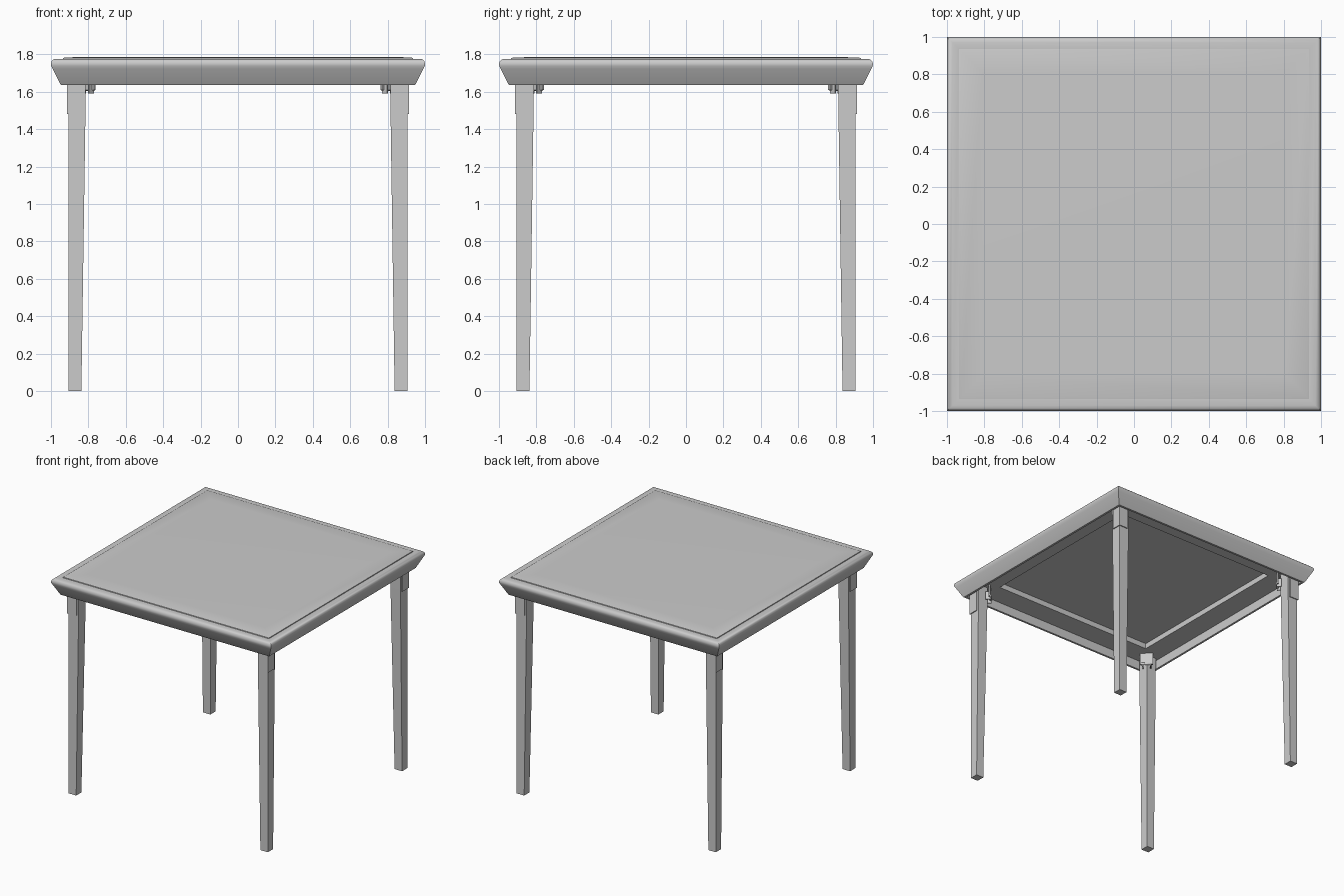
import bpy, bmesh, math
from mathutils import Matrix, Vector

if "Cube" in bpy.data.objects:
    bpy.data.objects.remove(bpy.data.objects["Cube"])


def finish(bm, name, smooth=False):
    bmesh.ops.recalc_face_normals(bm, faces=bm.faces)
    me = bpy.data.meshes.new(name)
    bm.to_mesh(me)
    bm.free()
    ob = bpy.data.objects.new(name, me)
    bpy.context.collection.objects.link(ob)
    if smooth:
        bpy.context.view_layer.objects.active = ob
        ob.select_set(True)
        bpy.ops.object.shade_smooth_by_angle(angle=math.radians(35))
        ob.select_set(False)
    return ob


def loft(name, rings, smooth=False):
    """Rectangular sections (x0, x1, y0, y1, z) joined into a capped solid."""
    bm = bmesh.new()
    loops = [[bm.verts.new(p) for p in ((x0, y0, z), (x1, y0, z), (x1, y1, z), (x0, y1, z))]
             for x0, x1, y0, y1, z in rings]
    for a, b in zip(loops, loops[1:]):
        for i in range(4):
            j = (i + 1) % 4
            bm.faces.new((a[i], a[j], b[j], b[i]))
    bm.faces.new(loops[0])
    bm.faces.new(loops[-1])
    return finish(bm, name, smooth)


# Table top: raised pad, rounded rim, flared apron, inner wall, ledge, underside panel
profile = [(0.81, 1.786), (0.925, 1.783), (0.935, 1.780), (0.936, 1.774),
           (0.970, 1.776), (0.985, 1.773), (0.995, 1.764), (1.0, 1.750),
           (0.998, 1.738), (0.990, 1.722), (0.950, 1.640), (0.945, 1.635),
           (0.928, 1.635), (0.928, 1.710), (0.745, 1.710), (0.745, 1.755)]
loft("table_top", [(-r, r, -r, r, z) for r, z in profile], smooth=True)


def mirror_corners(ob):
    """Copy a part from the +x +y corner to the other three."""
    for sx, sy in ((-1, 1), (1, -1), (-1, -1)):
        me = ob.data.copy()
        me.transform(Matrix.Diagonal((sx, sy, 1, 1)))
        if sx * sy < 0:
            me.flip_normals()
        bpy.context.collection.objects.link(bpy.data.objects.new(ob.name + "_copy", me))


def square(inner, outer, z):
    return (inner, outer, inner, outer, z)


# Tapered legs, vertical on the outside
mirror_corners(loft("leg", [square(0.837, 0.905, 0.0), square(0.815, 0.905, 1.50),
                            square(0.813, 0.905, 1.71)]))

# Metal plates on the two outer leg faces
mirror_corners(loft("leg_collar", [square(0.83, 0.913, 1.48), square(0.83, 0.913, 1.71)]))

# Folding hinge: diagonal plate, pin and two small arms
bm = bmesh.new()
turn = Matrix.Translation((0.80, 0.80, 1.66)) @ Matrix.Rotation(math.radians(-45), 4, 'Z')
bmesh.ops.create_cube(bm, size=1, matrix=turn @ Matrix.Diagonal((0.10, 0.012, 0.10, 1)))
for x in (-0.03, 0.03):
    bmesh.ops.create_cube(bm, size=1, matrix=turn @ Matrix.Translation((x, 0.01, -0.035))
                          @ Matrix.Diagonal((0.008, 0.04, 0.07, 1)))
bmesh.ops.create_cone(bm, cap_ends=True, segments=12, radius1=0.01, radius2=0.01, depth=0.08,
                      matrix=turn @ Matrix.Translation((0, -0.005, -0.045))
                      @ Matrix.Rotation(math.pi / 2, 4, 'Y'))
mirror_corners(finish(bm, "leg_hinge"))
